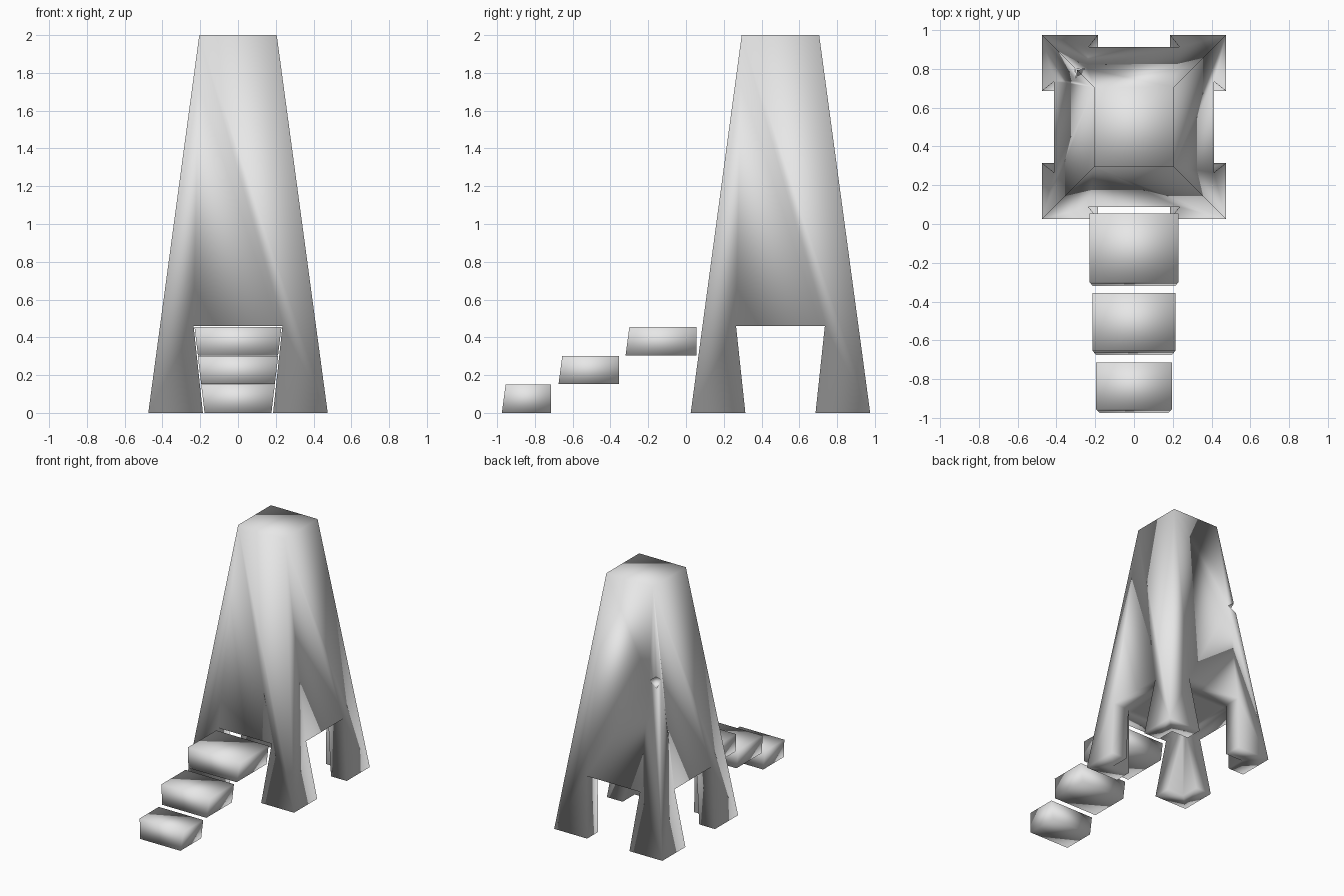
import bpy
import math
from mathutils import Matrix

if "Cube" in bpy.data.objects:
    bpy.data.objects.remove(bpy.data.objects["Cube"])

# One plain grey for everything
grey = bpy.data.materials.new("plain_grey")
grey.use_nodes = True
colour = (0.8, 0.8, 0.8, 1)
grey.diffuse_color = colour
grey.node_tree.nodes["Principled BSDF"].inputs["Base Color"].default_value = colour


def tapered_block(name, low, high, z0, z1):
    """Block from two rectangles (x0, x1, y0, y1) at heights z0 and z1."""
    bpy.ops.mesh.primitive_cube_add(size=2)
    block = bpy.context.object
    block.name = name
    for v in block.data.vertices:
        x0, x1, y0, y1 = high if v.co.z > 0 else low
        v.co = (x1 if v.co.x > 0 else x0,
                y1 if v.co.y > 0 else y0,
                z1 if v.co.z > 0 else z0)
    block.data.materials.append(grey)
    return block


def square(hx, hy, cy=0.5):
    return (-hx, hx, cy - hy, cy + hy)


def cut(target, cutter):
    cutter.hide_render = True
    mod = target.modifiers.new("cut", "BOOLEAN")
    mod.operation = "DIFFERENCE"
    mod.solver = "EXACT"
    mod.object = cutter
    bpy.context.view_layer.objects.active = target
    bpy.ops.object.modifier_apply(modifier=mod.name)
    bpy.data.objects.remove(cutter)


# Tower tapering to a flat top
tower = tapered_block("tower", square(0.475, 0.475), square(0.205, 0.205), 0, 2)

# Archways both ways and a room between them leave four L-shaped legs
SOFFIT = 0.46
cut(tower, tapered_block("arch_front_back", square(0.175, 0.7),
                         square(0.235, 0.7), -0.1, SOFFIT))
cut(tower, tapered_block("arch_sides", square(0.7, 0.175),
                         square(0.7, 0.235), -0.1, SOFFIT))
cut(tower, tapered_block("room", square(0.35, 0.35),
                         square(0.275, 0.275), -0.1, SOFFIT))

# Small nick in the back right corner edge
nick = tapered_block("nick", square(0.03, 0.06, 0), square(0.03, 0.06, 0), -0.03, 0.03)
nick.data.transform(Matrix.Translation((-0.305, 0.805, 1.3))
                    @ Matrix.Rotation(math.radians(45), 4, "Z")
                    @ Matrix.Rotation(math.radians(45), 4, "Y"))
cut(tower, nick)

# Three floating steps, each wider and deeper than the last
steps = []
for i, (front, back, half) in enumerate([(-0.955, -0.715, 0.195),
                                         (-0.655, -0.355, 0.213),
                                         (-0.3, 0.055, 0.23)]):
    base = i * 0.152
    low = (-half + 0.018, half - 0.018, front - 0.02, back)
    steps.append(tapered_block(f"step_{i + 1}", low, (-half, half, front, back),
                               base, base + 0.15))

# Soft shading across every edge
for part in [tower] + steps:
    part.data.shade_smooth()
